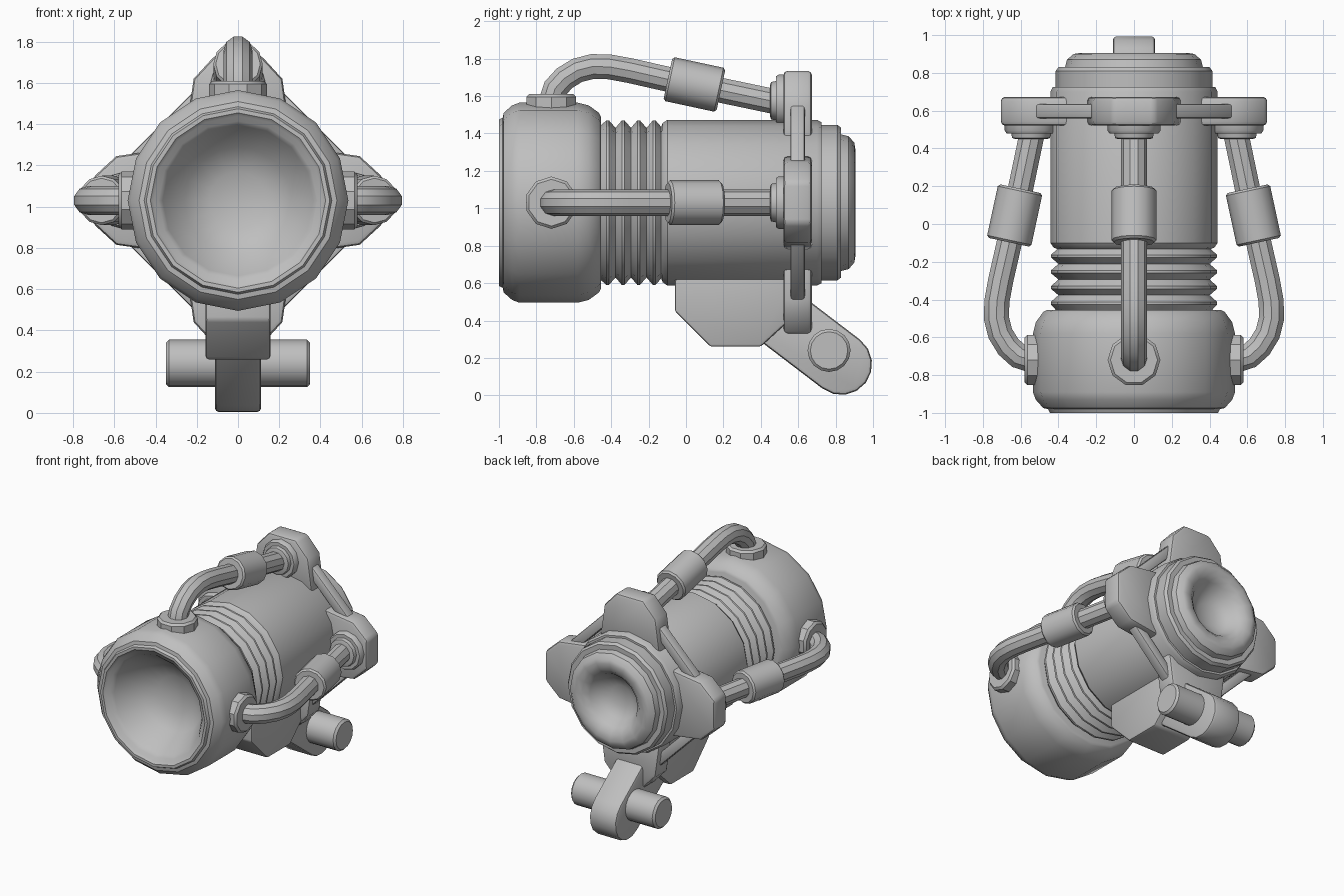
import bpy, bmesh, math
from mathutils import Matrix, Vector

cube = bpy.data.objects.get("Cube")
if cube:
    bpy.data.objects.remove(cube, do_unlink=True)

grey = bpy.data.materials.new("plain_grey")
grey.use_nodes = True
GREY = (0.52, 0.52, 0.52, 1)
grey.diffuse_color = GREY
grey.node_tree.nodes["Principled BSDF"].inputs["Base Color"].default_value = GREY

AXIS = Matrix.Translation((0, 0, 1.03))            # centre line of the barrel
ALONG_Y = Matrix.Rotation(-math.pi / 2, 4, 'X')    # local z -> +y
FRONT_PLANE = Matrix.Rotation(math.pi / 2, 4, 'X')  # local xy -> xz
SIDE_PLANE = Matrix(((0, 0, 1, 0), (1, 0, 0, 0), (0, 1, 0, 0), (0, 0, 0, 1)))
parts = []


def around(degrees):
    """Frame turned about the barrel axis; 0 is the top, 90 the left."""
    return AXIS @ Matrix.Rotation(math.radians(degrees), 4, 'Y')


def finish(name, bm, matrix):
    bmesh.ops.transform(bm, matrix=matrix, verts=bm.verts)
    bmesh.ops.recalc_face_normals(bm, faces=bm.faces)
    mesh = bpy.data.meshes.new(name)
    bm.to_mesh(mesh)
    bm.free()
    mesh.materials.append(grey)
    obj = bpy.data.objects.new(name, mesh)
    bpy.context.collection.objects.link(obj)
    parts.append(obj)


def lathe(name, profile, matrix, sides=16):
    """Turn (radius, height) points about local z."""
    bm = bmesh.new()
    rings = []
    for r, h in profile:
        count = sides if r > 0 else 1
        rings.append([bm.verts.new((r * math.cos(math.tau * i / sides),
                                    r * math.sin(math.tau * i / sides), h))
                      for i in range(count)])
    for a, b in zip(rings, rings[1:]):
        for i in range(sides):
            j = (i + 1) % sides
            quad = [a[i % len(a)], a[j % len(a)], b[j % len(b)], b[i % len(b)]]
            bm.faces.new(list(dict.fromkeys(quad)))
    finish(name, bm, matrix)


def prism(name, outline, half, matrix, bevel=0.02, segments=2):
    """Extrude an outline by half each way along local z and bevel it."""
    bm = bmesh.new()
    face = bm.faces.new([bm.verts.new((x, y, -half)) for x, y in outline])
    top = bmesh.ops.extrude_face_region(bm, geom=[face])
    verts = [v for v in top["geom"] if isinstance(v, bmesh.types.BMVert)]
    bmesh.ops.translate(bm, verts=verts, vec=(0, 0, 2 * half))
    bmesh.ops.recalc_face_normals(bm, faces=bm.faces)
    sharp = [e for e in bm.edges if e.calc_face_angle(0) > 0.6]
    bmesh.ops.bevel(bm, geom=sharp, offset=bevel, segments=segments,
                    profile=0.5, affect='EDGES', clamp_overlap=True)
    finish(name, bm, matrix)


def tube(name, path, radius, matrix, sides=10):
    """Sweep a circle along a path of (y, radial) points."""
    bm = bmesh.new()
    pts = [Vector((0, y, r)) for y, r in path]
    rings = []
    for k, p in enumerate(pts):
        d = (pts[min(k + 1, len(pts) - 1)] - pts[max(k - 1, 0)]).normalized()
        side = Vector((1, 0, 0))
        up = d.cross(side)
        rings.append([bm.verts.new(p + radius * (side * math.cos(math.tau * i / sides)
                                                 + up * math.sin(math.tau * i / sides)))
                      for i in range(sides)])
    for a, b in zip(rings, rings[1:]):
        for i in range(sides):
            j = (i + 1) % sides
            bm.faces.new((a[i], a[j], b[j], b[i]))
    bm.faces.new(rings[0])
    bm.faces.new(rings[-1])
    finish(name, bm, matrix)


# Front head with a recessed dish
lathe("head", [(0, -.72), (.14, -.74), (.26, -.79), (.365, -.95), (.385, -.975),
               (.41, -.985), (.425, -1), (.445, -1), (.455, -.98), (.48, -.975),
               (.52, -.93), (.535, -.89), (.535, -.58), (.52, -.52), (.48, -.465),
               (.46, -.455), (0, -.455)], AXIS @ ALONG_Y)

# Bellows
folds = [(0, -.47), (.4, -.47)]
for i in range(4):
    y = -.46 + i * .083
    folds += [(.4, y), (.44, y + .034), (.44, y + .048), (.4, y + .083)]
lathe("bellows", folds[:2] + folds[3:] + [(0, -.128)], AXIS @ ALONG_Y)

# Main barrel
lathe("barrel", [(0, -.135), (.4, -.135), (.425, -.125), (.443, -.1), (.443, .7),
                 (.43, .725), (0, .725)], AXIS @ ALONG_Y)

# Stepped rear cap with a dished hole
lathe("rear_cap", [(0, .7), (.415, .7), (.415, .81), (.4, .83), (.365, .83),
                   (.355, .87), (.32, .9), (.29, .905), (.24, .895), (.2, .86),
                   (.16, .8), (.08, .765), (0, .76)], AXIS @ ALONG_Y)

# Four flange lugs, joined by four tie bars
LUG = [(-.25, .34), (.25, .34), (.225, .52), (.215, .59), (.11, .705),
       (-.11, .705), (-.215, .59), (-.225, .52)]
BAR = [(-.25, .455), (.25, .455), (.25, .525), (-.25, .525)]
for turn, side in ((0, "top"), (90, "left"), (180, "bottom"), (270, "right")):
    set_back = Matrix.Translation((0, .597, 0)) @ FRONT_PLANE
    prism(side + "_lug", LUG, .076, around(turn) @ set_back, .022)
    prism(side + "_tie_bar", BAR, .038, around(turn + 45) @ set_back, .012)

# Three hoses with sockets and sleeves
HOSE = [(.5, .535), (.2, .598), (-.12, .665), (-.3, .706), (-.41, .726), (-.5, .728),
        (-.58, .708), (-.65, .665), (-.7, .61), (-.715, .56), (-.717, .48)]
for turn, side in ((0, "top"), (90, "left"), (270, "right")):
    frame = around(turn)
    tube(side + "_hose", HOSE, .07, frame)
    lathe(side + "_hose_base", [(0, .46), (.14, .46), (.14, .565), (.125, .58), (0, .58)],
          frame @ Matrix.Translation((0, -.72, 0)), 10)
    lathe(side + "_hose_socket", [(0, .55), (.14, .55), (.14, .495), (.13, .48),
                                  (.105, .48), (.1, .455), (.085, .45), (0, .45)],
          frame @ Matrix.Translation((0, 0, .545)) @ ALONG_Y, 12)
    tilt = Matrix.Rotation(math.atan(-.215), 4, 'X')
    lathe(side + "_sleeve", [(0, -.145), (.108, -.145), (.12, -.133), (.12, .133),
                             (.108, .145), (0, .145)],
          frame @ Matrix.Translation((0, .045, .632)) @ tilt @ ALONG_Y, 12)

# Mounting block under the barrel
prism("mount_block", [(-.06, .75), (-.06, .45), (.13, .26), (.4, .26), (.64, .48),
                      (.64, .75)], .157, SIDE_PLANE, .015)

# Slanted leg with a rounded end
d, n = Vector((.79, -.61)).normalized(), Vector((.61, .79)).normalized()
foot, start, R = Vector((.83, .167)), Vector((.38, .51)), .165
leg = [start + n * R, start - n * R]
for i in range(9):
    a = -math.pi / 2 + math.pi * i / 8
    leg.append(foot + d * R * math.cos(a) + n * R * math.sin(a))
prism("leg", [tuple(p) for p in leg], .112, SIDE_PLANE, .02)

# Cross pin through the leg
lathe("cross_pin", [(0, -.35), (.1, -.35), (.115, -.335), (.115, .335), (.1, .35), (0, .35)],
      Matrix.Translation((0, .765, .24)) @ Matrix.Rotation(math.pi / 2, 4, 'Y'))

bpy.ops.object.select_all(action='DESELECT')
for obj in parts:
    obj.select_set(True)
bpy.context.view_layer.objects.active = parts[0]
bpy.ops.object.shade_smooth_by_angle(angle=math.radians(35))
